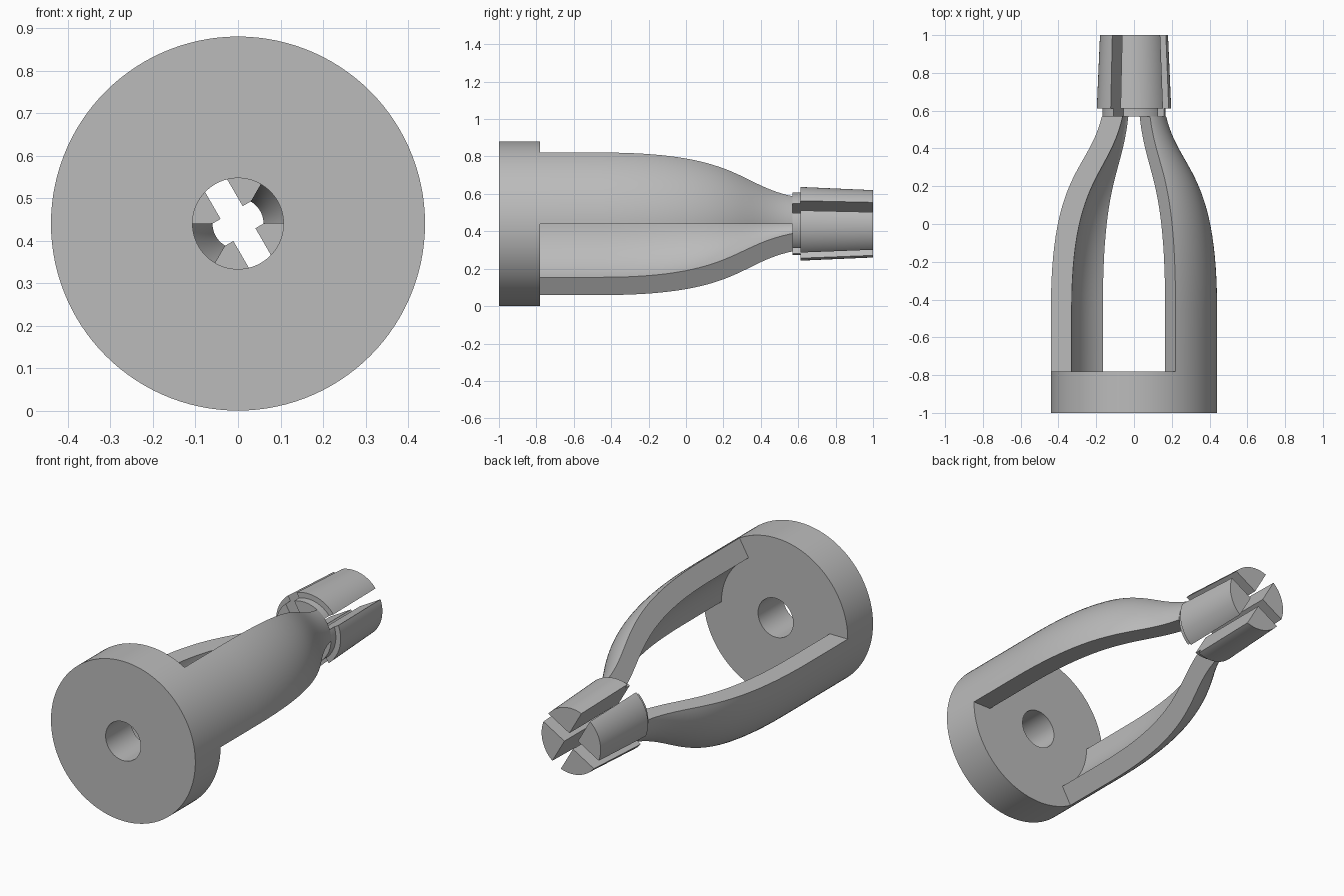
import bpy, bmesh, math
from mathutils import Vector
from mathutils.geometry import interpolate_bezier

cube = bpy.data.objects.get("Cube")
if cube:
    bpy.data.objects.remove(cube, do_unlink=True)

R = 0.44             # outer radius and axis height
TILT = math.radians(30)

gray = bpy.data.materials.new("light gray")
gray.use_nodes = True
gray.diffuse_color = (0.5, 0.5, 0.5, 1)
gray.node_tree.nodes["Principled BSDF"].inputs["Base Color"].default_value = (0.5, 0.5, 0.5, 1)


def polar(r, a, y):
    """Point at radius r and angle a around the long axis."""
    return Vector((r * math.cos(a), y, R + r * math.sin(a)))


def loft(name, rings, loop=False):
    """Skin a list of equal closed sections, capped or joined end to end."""
    bm = bmesh.new()
    rows = [[bm.verts.new(p) for p in ring] for ring in rings]
    pairs = list(zip(rows, rows[1:]))
    if loop:
        pairs.append((rows[-1], rows[0]))
    else:
        bm.faces.new(rows[0])
        bm.faces.new(rows[-1])
    n = len(rows[0])
    for a, b in pairs:
        for i in range(n):
            j = (i + 1) % n
            bm.faces.new((a[i], a[j], b[j], b[i]))
    bmesh.ops.recalc_face_normals(bm, faces=bm.faces)
    mesh = bpy.data.meshes.new(name)
    bm.to_mesh(mesh)
    bm.free()
    mesh.materials.append(gray)
    ob = bpy.data.objects.new(name, mesh)
    bpy.context.collection.objects.link(ob)
    bpy.ops.object.select_all(action='DESELECT')
    ob.select_set(True)
    bpy.context.view_layer.objects.active = ob
    bpy.ops.object.shade_smooth_by_angle(angle=math.radians(25))
    return ob


def curve(*pts):
    return interpolate_bezier(*[Vector((y, r, 0)) for y, r in pts], 28)


# Base disc with a round bore
section = [(0.107, -1), (R, -1), (R, -0.78), (0.107, -0.78)]
STEPS = 120
loft("base_disc", [[polar(r, math.tau * i / STEPS, y) for r, y in section]
                   for i in range(STEPS)], loop=True)

# Two opposite curved arms, each a sixty degree sector of a bottle-shaped shell
outer = curve((-0.45, 0.44), (0.28, 0.44), (0.28, 0.24), (0.57, 0.17))
inner = curve((-0.45, 0.33), (0.25, 0.33), (0.25, 0.13), (0.57, 0.06))


def radius_at(points, y):
    for a, b in zip(points, points[1:]):
        if y <= b.x:
            t = max(0, (y - a.x) / (b.x - a.x))
            return a.y + t * (b.y - a.y)
    return points[-1].y


stations = [-0.78] + [p.x for p in outer]
angles = [math.radians(3 * i) for i in range(21)]
for side, start in (("left", 0), ("right", math.pi)):
    rings = []
    for y in stations:
        ro, ri = radius_at(outer, y), radius_at(inner, y)
        rings.append([polar(ro, start + a, y) for a in angles] +
                     [polar(ri, start + a, y) for a in reversed(angles)])
    loft(side + "_arm", rings)

# Tapered tip with a stepped neck, split in four by crossed slots
HALF_SLOT = 0.03
profile = [(0.57, 0.168), (0.612, 0.168), (0.612, 0.197), (1, 0.18)]
for k in range(4):
    turn = TILT + k * math.pi / 2
    rings = []
    for y, r in profile:
        edge = math.asin(HALF_SLOT / r)
        span = math.pi / 2 - 2 * edge
        ring = [polar(HALF_SLOT * math.sqrt(2), turn + math.pi / 4, y)]
        ring += [polar(r, turn + edge + span * i / 24, y) for i in range(25)]
        rings.append(ring)
    loft("tip_jaw_%d" % (k + 1), rings)
